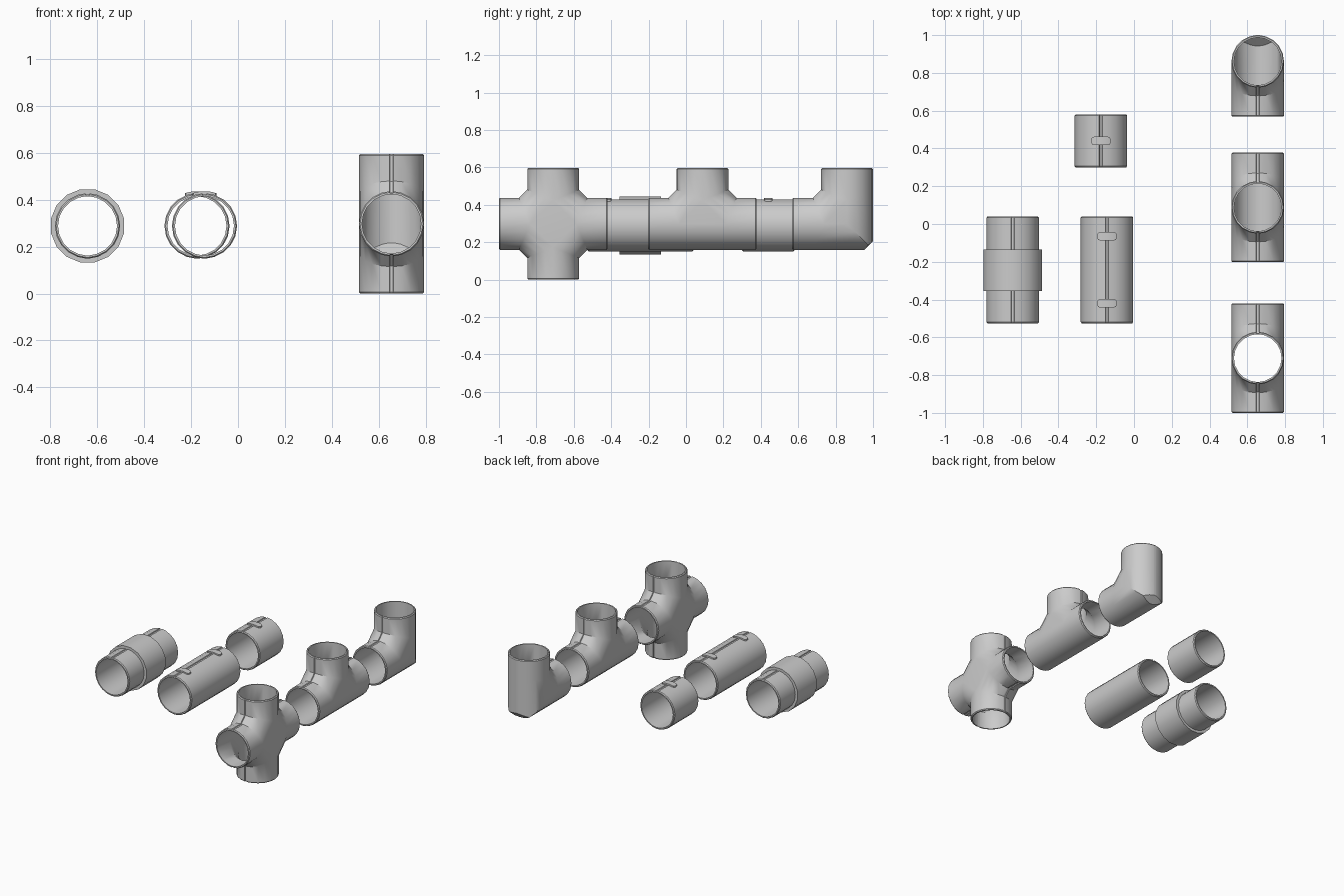
import bpy, bmesh, math
from mathutils import Vector

if "Cube" in bpy.data.objects:
    bpy.data.objects.remove(bpy.data.objects["Cube"])

R, RI = 0.139, 0.126          # outer and inner pipe radius
SIDES = 20
T = math.tan(math.pi / 8)
DIRS = [(1, 0), (0, 1), (-1, 0), (0, -1)]   # arm directions in the y-z plane


def finish(name, bm, loc):
    bmesh.ops.remove_doubles(bm, verts=bm.verts, dist=1e-5)
    bmesh.ops.recalc_face_normals(bm, faces=bm.faces)
    me = bpy.data.meshes.new(name)
    bm.to_mesh(me)
    bm.free()
    ob = bpy.data.objects.new(name, me)
    bpy.context.collection.objects.link(ob)
    ob.location = loc
    bpy.ops.object.select_all(action='DESELECT')
    ob.select_set(True)
    bpy.context.view_layer.objects.active = ob
    bpy.ops.object.shade_smooth_by_angle(angle=math.radians(32))
    return ob


def slices(r, groove):
    """Half circle as (x, half width, groove depth), with a seam at the middle."""
    out = []
    n = SIDES // 2
    for i in range(n + 1):
        if i == n // 2:
            for x, g in ((-0.009, 0), (-0.006, groove), (0.006, groove), (0.009, 0)):
                out.append((x, math.sqrt(r * r - x * x), g))
        else:
            a = math.pi * (1 - i / n)
            out.append((r * math.cos(a), 0 if i in (0, n) else r * math.sin(a), 0))
    return out


def junction(name, loc, arms):
    """Hollow pipe junction; arms maps direction index to length."""
    bm = bmesh.new()
    D, keys = 0.125, sorted(arms)

    def pt(x, k, along, side, across):
        a, s = DIRS[k], DIRS[side % 4]
        return Vector((x, a[0] * along + s[0] * across, a[1] * along + s[1] * across))

    def shell(r, groove, bevel):
        rows, tips = [], []
        s = (r - bevel) / r
        for x, h, g in slices(r, groove):
            row, tips = [], []
            for k in keys:
                L = arms[k]
                for side in (k - 1, k + 1):
                    w = h - g if side % 4 in arms else h
                    p = [pt(x, k, D + T * w, side, w),
                         pt(x, k, L - 0.006, side, w),
                         pt(x * s, k, L, side, w * s)]
                    if side == k - 1:
                        row += p
                        tips.append(len(row) - 1)
                    else:
                        row += p[::-1]
                # clipped outer corner of an elbow
                if len(keys) == 2 and k == 2:
                    e = max(0, 2 * h - (2 * r - 0.045))
                    row += [Vector((x, h - e, -h)), Vector((x, h, e - h))]
            rows.append([bm.verts.new(v) for v in row])
        m = len(rows[0])
        for a, b in zip(rows, rows[1:]):
            for j in range(m):
                if j not in tips:
                    q = (j + 1) % m
                    bm.faces.new((a[j], a[q], b[q], b[j]))
        # flat cheeks where the arms meet
        skip = {t + o for t in tips for o in (-1, 0, 1, 2)}
        for row in (rows[0], rows[-1]):
            loop = []
            for j, v in enumerate(row):
                if j not in skip and all((v.co - u.co).length > 1e-5 for u in loop):
                    loop.append(v)
            bm.faces.new(loop)
        return rows, tips

    outer, tips = shell(R, 0.006, 0.005)
    inner, _ = shell(RI, 0, 0)
    for i in range(len(outer) - 1):          # rims
        for t in tips:
            for j in (t, t + 1):
                bm.faces.new((outer[i][j], outer[i + 1][j], inner[i + 1][j], inner[i][j]))
    finish(name, bm, loc)


def tube(name, loc, length):
    """Straight pipe along y with a seam groove on top."""
    bm = bmesh.new()
    h = length / 2
    profile = [(-h, RI), (-h, R - 0.005), (-h + 0.006, R),
               (h - 0.006, R), (h, R - 0.005), (h, RI)]
    rings = []
    for y, r in profile:
        sl = slices(r, 0 if r == RI else 0.006)
        pts = [(x, w - g) for x, w, g in sl] + [(x, -w) for x, w, g in sl[-2:0:-1]]
        rings.append([bm.verts.new((x, y, z)) for x, z in pts])
    n = len(rings[0])
    for a, b in zip(rings, rings[1:] + rings[:1]):
        for j in range(n):
            q = (j + 1) % n
            bm.faces.new((a[j], a[q], b[q], b[j]))
    finish(name, bm, loc)


def collar(name, loc, length, r, sides):
    bm = bmesh.new()
    h = length / 2
    rings = [[bm.verts.new((rr * math.sin(a), y, rr * math.cos(a)))
              for a in [2 * math.pi * (i + 0.5) / sides for i in range(sides)]]
             for y, rr in ((-h, 0.13), (-h, r), (h, r), (h, 0.13))]
    for a, b in zip(rings, rings[1:] + rings[:1]):
        for j in range(sides):
            q = (j + 1) % sides
            bm.faces.new((a[j], a[q], b[q], b[j]))
    finish(name, bm, loc)


def clip(name, loc):
    """Thin rounded latch bent over the pipe top."""
    bm = bmesh.new()
    half = [(0.017, 0.0225), (0.036, 0.0225), (0.046, 0.019), (0.051, 0.011)]
    cols = [(-x, y) for x, y in half[::-1]] + half
    rows = []
    for x, y in cols:
        zt, zb = (math.sqrt(q * q - x * x) for q in (R + 0.009, R - 0.006))
        rows.append([bm.verts.new(p) for p in
                     ((x, -y, zb), (x, -y, zt), (x, y, zt), (x, y, zb))])
    for a, b in zip(rows, rows[1:]):
        for j in range(4):
            q = (j + 1) % 4
            bm.faces.new((a[j], a[q], b[q], b[j]))
    bm.faces.new(rows[0])
    bm.faces.new(rows[-1])
    finish(name, bm, loc)


# Junction pieces
H, V = 0.29, 0.298
junction("cross_junction", (0.655, -0.71, 0.298), {0: H, 1: V, 2: H, 3: V})
junction("tee_junction", (0.655, 0.088, 0.298), {0: H, 1: V, 2: H})
junction("elbow_junction", (0.655, 0.861, 0.298), {1: V, 2: 0.293})

# Straight pieces
PZ = 0.289
tube("long_pipe", (-0.143, -0.243, PZ), 0.565)
tube("short_pipe", (-0.175, 0.44, PZ), 0.28)
tube("coupling_pipe", (-0.642, -0.243, PZ), 0.565)
collar("coupling_collar", (-0.642, -0.245, PZ), 0.22, 0.159, 16)

# Latches
for i, (x, y) in enumerate(((-0.143, -0.065), (-0.143, -0.42), (-0.175, 0.44))):
    clip(f"latch_{i + 1}", (x, y, PZ))
